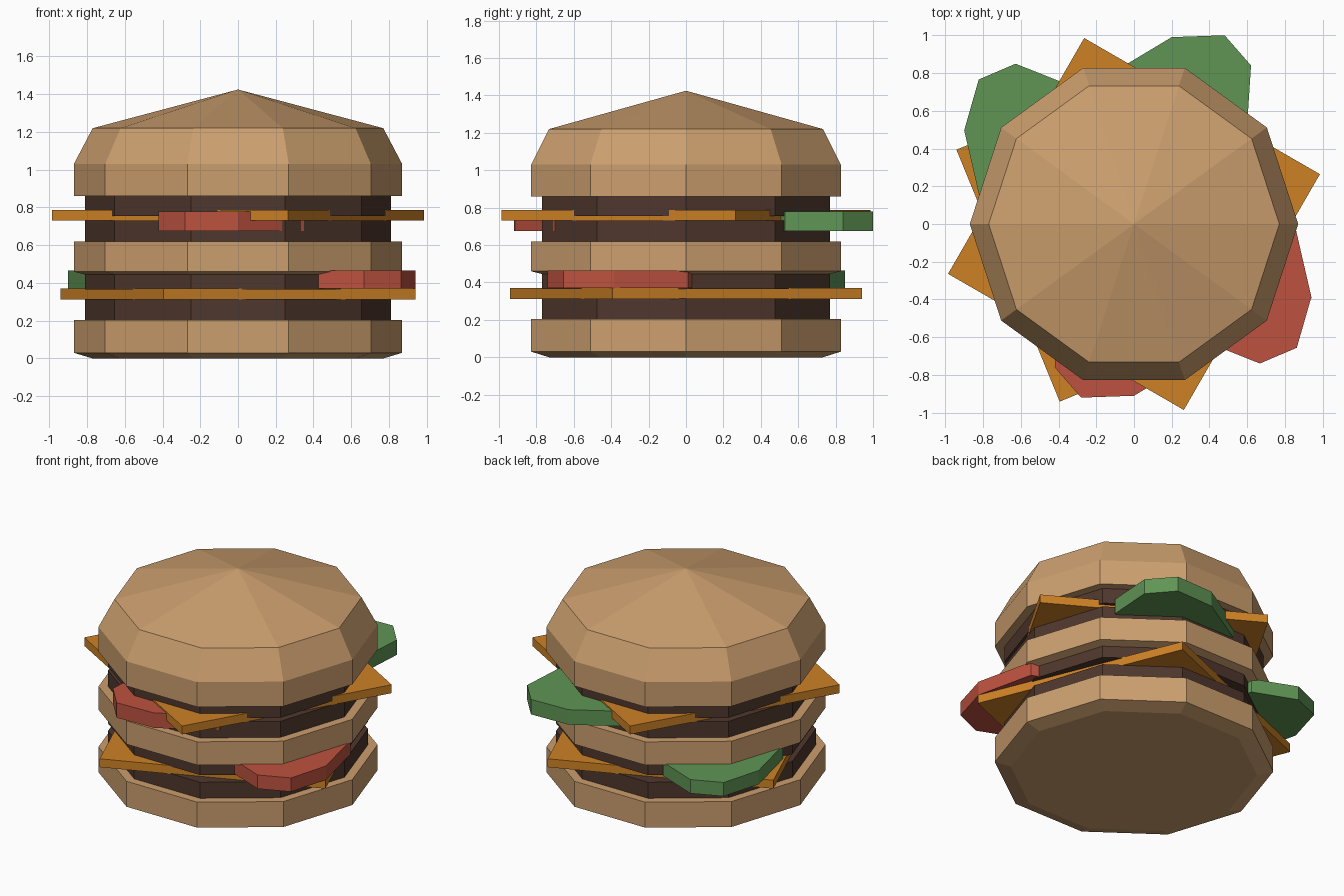
import bpy, bmesh, math
from mathutils import Matrix

if "Cube" in bpy.data.objects:
    bpy.data.objects.remove(bpy.data.objects["Cube"])

def material(name, rgb):
    m = bpy.data.materials.new(name)
    m.diffuse_color = (*rgb, 1)
    m.use_nodes = True
    m.node_tree.nodes["Principled BSDF"].inputs["Base Color"].default_value = m.diffuse_color
    return m

BUN = material("bun tan", (0.60, 0.345, 0.155))
MEAT = material("patty brown", (0.078, 0.038, 0.026))
CHEESE = material("cheese orange", (0.61, 0.22, 0.018))
RED = material("tomato red", (0.51, 0.085, 0.05))
GREEN = material("lettuce green", (0.115, 0.30, 0.09))

def finish(name, bm, mat):
    bmesh.ops.recalc_face_normals(bm, faces=bm.faces)
    me = bpy.data.meshes.new(name)
    bm.to_mesh(me)
    bm.free()
    me.materials.append(mat)
    ob = bpy.data.objects.new(name, me)
    bpy.context.collection.objects.link(ob)
    return ob

def lathe(name, profile, mat, sides=10, turn=0):
    """Stack of (radius, z) rings; a zero radius closes to a point."""
    bm = bmesh.new()
    rings = []
    for r, z in profile:
        n = sides if r > 0 else 1
        rings.append([bm.verts.new((r * math.cos(turn + math.tau * i / sides),
                                    r * math.sin(turn + math.tau * i / sides), z))
                      for i in range(n)])
    for a, b in zip(rings, rings[1:]):
        for i in range(sides):
            j = (i + 1) % sides
            if len(b) == 1:
                bm.faces.new((a[i], a[j], b[0]))
            else:
                bm.faces.new((a[i], a[j], b[j], b[i]))
    for ring in (rings[0], rings[-1]):
        if len(ring) > 1:
            bm.faces.new(ring)
    return finish(name, bm, mat)

# Oval eight-sided slice outline: five corners, the rest by point symmetry
HALF = [(0.60, 0.53), (0.62, 0.84), (0.48, 1.0), (0.20, 0.99), (-0.15, 0.78)]
CX, CY = 0.225, 0.655
OUTLINE = HALF + [(2 * CX - x, 2 * CY - y) for x, y in HALF[1:4]]

def slice_part(name, mat, degrees, dx, dy, z0, z1):
    bm = bmesh.new()
    base = bm.faces.new([bm.verts.new((x, y, z0)) for x, y in OUTLINE])
    ext = bmesh.ops.extrude_face_region(bm, geom=[base], use_keep_orig=True)
    top = [g for g in ext["geom"] if isinstance(g, bmesh.types.BMVert)]
    bmesh.ops.translate(bm, verts=top, vec=(0, 0, z1 - z0))
    bm.transform(Matrix.Translation((dx, dy, 0)) @ Matrix.Rotation(math.radians(degrees), 4, 'Z'))
    return finish(name, bm, mat)

# Buns
lathe("bottom_bun", [(0.77, 0), (0.87, 0.03), (0.87, 0.205)], BUN)
lathe("middle_bun", [(0.81, 0.445), (0.87, 0.46), (0.87, 0.62)], BUN)
lathe("top_bun", [(0.87, 0.86), (0.87, 1.03), (0.77, 1.22), (0, 1.425)], BUN)

# Patties, in two pairs
for i, (z0, z1) in enumerate([(0.2, 0.315), (0.365, 0.455), (0.615, 0.73), (0.755, 0.865)]):
    lathe(f"patty_{i + 1}", [(0.81, z0), (0.81, z1)], MEAT)

# Square cheese sheets, turned differently
lathe("lower_cheese", [(1.02, 0.312), (1.02, 0.37)], CHEESE, 4, math.radians(67.3))
lathe("upper_cheese", [(1.02, 0.73), (1.02, 0.788)], CHEESE, 4, math.radians(15))

# Tomato and lettuce slices poking out
slice_part("lower_tomato", RED, -108, 0.06, 0.11, 0.37, 0.465)
slice_part("lower_lettuce", GREEN, 72, -0.02, 0, 0.37, 0.465)
slice_part("upper_lettuce", GREEN, 0, 0, 0, 0.675, 0.778)
slice_part("upper_tomato", RED, 180, 0.20, 0.08, 0.675, 0.778)
